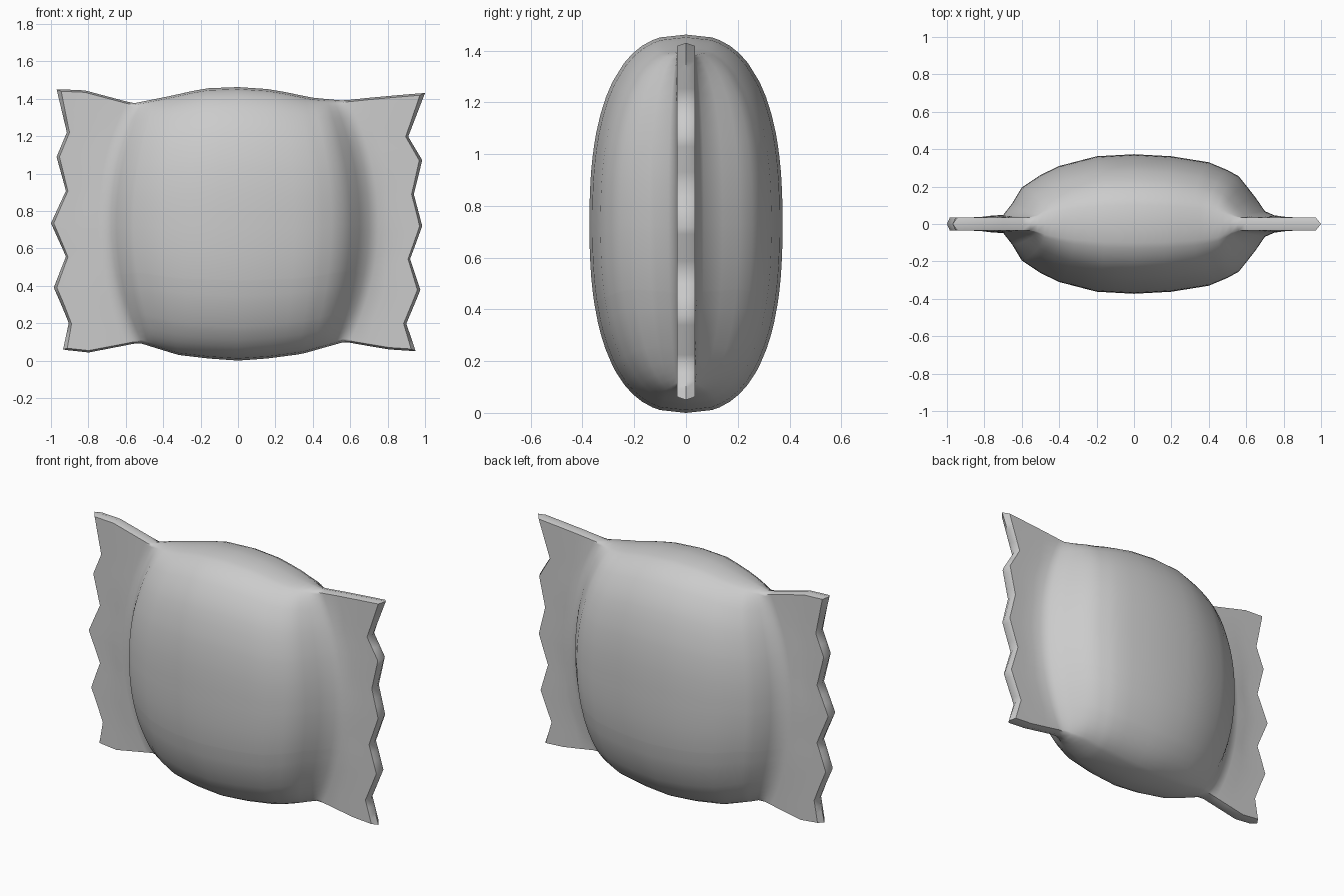
import bpy, bmesh

if "Cube" in bpy.data.objects:
    bpy.data.objects.remove(bpy.data.objects["Cube"])

def interp(pts, x):
    if x <= pts[0][0]:
        return pts[0][1]
    for (a, p), (b, q) in zip(pts, pts[1:]):
        if x <= b:
            return p + (q - p) * (x - a) / (b - a)
    return pts[-1][1]

# Upper and lower outlines seen from the front
TOP = [(-.97, 1.45), (-.84, 1.45), (-.56, 1.375), (-.36, 1.415), (-.18, 1.455), (0, 1.462),
       (.18, 1.45), (.4, 1.405), (.56, 1.39), (.75, 1.41), (.99, 1.43)]
BOTTOM = [(-.93, .06), (-.84, .035), (-.53, .095), (-.32, .03), (-.15, .01), (0, 0),
          (.15, .01), (.34, .035), (.57, .1), (.8, .06), (.95, .05)]
# Pouch depth from the middle out to its left and right ends
DEPTH_L = [(0, .373), (.2, .362), (.4, .31), (.5, .262), (.6, .195), (.65, .11), (.7, 0)]
DEPTH_R = [(0, .373), (.2, .362), (.4, .33), (.5, .288), (.56, .255), (.6, .205), (.65, .14), (.7, .06), (.75, 0)]

# Zigzag ends, bottom to top
KNOTS = [-1, -.79, -.525, -.285, -.03, .22, .48, .67, 1]
LEFT = list(zip(KNOTS, [.935, .905, .985, .92, 1.0, .92, .97, .915, .97]))
RIGHT = list(zip(KNOTS, [.95, .90, .975, .92, .985, .94, .985, .91, 1.0]))

half = [.07, .14, .35, .42, .58, .75, .85, .9, .94, .97, .985]
ROWS = sorted(set(KNOTS + half + [-t for t in half] + [-.22, -.41, -.66, .28]))
cols = [.1, .2, .3, .4, .45, .5, .56, .6, .65, .7, .75, .82, .9, .985, 1.0]
COLS = [-c for c in reversed(cols)] + [0] + cols

def point(u, t, side):
    # Pouch columns follow its curved ends, the rest stretch out to the zigzag edge
    sign = 1 if u > 0 else -1
    shrink = 1 - .21 * t * t
    tip = interp(RIGHT if u > 0 else LEFT, t)
    a = abs(u)
    x = a * shrink if a <= .75 else .75 * shrink + (tip - .75 * shrink) * (a - .75) / .25
    depth = interp(DEPTH_R if u > 0 else DEPTH_L, a)
    x *= sign
    lo, hi = interp(BOTTOM, x), interp(TOP, x)
    z = lo + (hi - lo) * (t + 1) / 2
    # Puffed pouch blended with the thin sealed flap
    body = depth * max(0, 1 - abs(t) ** 2.45) ** .4
    flap = .034 + .016 * max(0, 1 - abs(a - .72) / .13) * (1 - t * t)
    return (x, side * (body ** 3 + flap ** 3) ** (1 / 3), z)

# Front and back sheets share one rim
bm = bmesh.new()
sheets = {}
M, N = len(COLS) - 1, len(ROWS) - 1
for side in (-1, 1):
    for i, u in enumerate(COLS):
        for j, t in enumerate(ROWS):
            rim = i in (0, M) or j in (0, N)
            if rim and side == 1:
                sheets[side, i, j] = sheets[-1, i, j]
            else:
                x, y, z = point(u, t, side)
                sheets[side, i, j] = bm.verts.new((x, 0 if rim else y, z))
for side in (-1, 1):
    for i in range(M):
        for j in range(N):
            q = [sheets[side, a, b] for a, b in ((i, j), (i + 1, j), (i + 1, j + 1), (i, j + 1))]
            if i in (0, M - 1) and j in (0, N - 1):
                # Split corners so the two sheets meet cleanly
                k = next(k for k, v in enumerate(q) if v.co.y != 0)
                q = q[k:] + q[:k]
                faces = [q[:3], [q[0], q[2], q[3]]]
            else:
                faces = [q]
            for f in faces:
                bm.faces.new(f if side < 0 else f[::-1])
bmesh.ops.recalc_face_normals(bm, faces=bm.faces)

# Sealed packet
mesh = bpy.data.meshes.new("packet")
bm.to_mesh(mesh)
bm.free()
packet = bpy.data.objects.new("packet", mesh)
bpy.context.collection.objects.link(packet)
bpy.context.view_layer.objects.active = packet
packet.select_set(True)
bpy.ops.object.shade_smooth_by_angle(angle=0.9)
